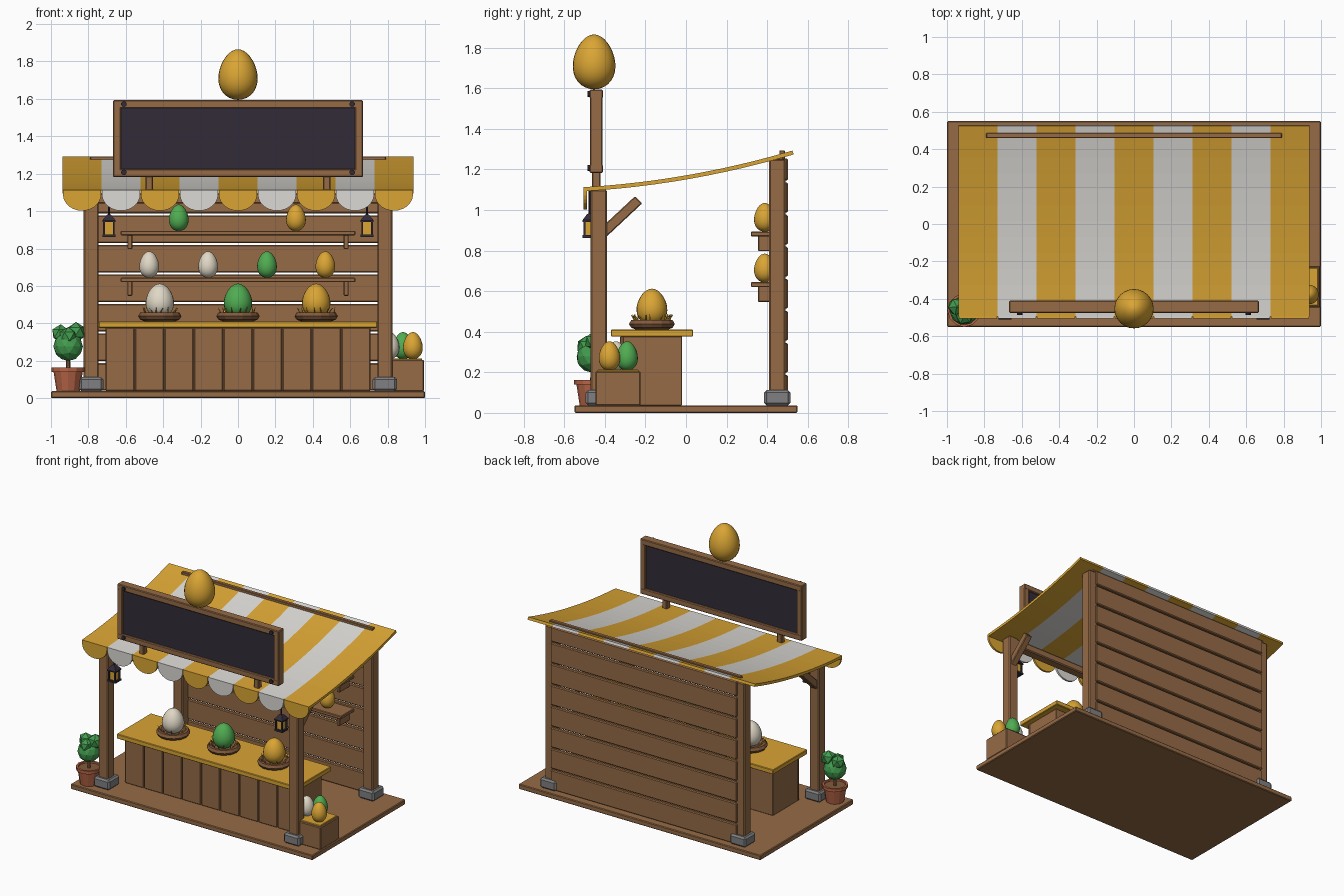
import bpy, bmesh, math, random
from mathutils import Vector, Matrix

if "Cube" in bpy.data.objects:
    bpy.data.objects.remove(bpy.data.objects["Cube"])

random.seed(4)


def material(name, rgb):
    m = bpy.data.materials.new(name)
    lin = [((c / 255 + 0.055) / 1.055) ** 2.4 for c in rgb]
    m.diffuse_color = (*lin, 1)
    m.use_nodes = True
    m.node_tree.nodes["Principled BSDF"].inputs["Base Color"].default_value = m.diffuse_color
    return m


WOOD = material("wood", (150, 107, 70))
NEST = material("dark_wood", (130, 90, 60))
GOLD = material("gold", (218, 165, 52))
CREAM = material("cream", (224, 216, 198))
CLOTH = material("white_cloth", (220, 218, 213))
GREEN = material("green", (80, 172, 82))
LEAF = material("leaf_green", (66, 155, 78))
CLAY = material("terracotta", (182, 100, 70))
STONE = material("stone", (128, 128, 130))
DARK = material("dark_slate", (50, 43, 57))


def finish(name, bm, *mats, smooth=False, bevel=0.0):
    bmesh.ops.recalc_face_normals(bm, faces=bm.faces)
    me = bpy.data.meshes.new(name)
    bm.to_mesh(me)
    bm.free()
    for m in mats:
        me.materials.append(m)
    for p in me.polygons:
        p.use_smooth = smooth
    ob = bpy.data.objects.new(name, me)
    bpy.context.collection.objects.link(ob)
    if bevel:
        b = ob.modifiers.new("bevel", 'BEVEL')
        b.width, b.segments = bevel, 1
    return ob


def box(name, x, y, z, mat, bevel=0.005, rot=None):
    """Box from (min, max) pairs."""
    bm = bmesh.new()
    bmesh.ops.create_cube(bm, size=1)
    size = Vector([r[1] - r[0] for r in (x, y, z)])
    mid = Vector([(r[1] + r[0]) / 2 for r in (x, y, z)])
    m = Matrix.Translation(mid) @ (rot or Matrix()) @ Matrix.Diagonal((*size, 1))
    bm.transform(m)
    return finish(name, bm, mat, bevel=bevel)


def lathe(name, profile, at, mat, n=16, smooth=False, turn=0.0):
    """Closed solid turned about z; ends are capped."""
    bm = bmesh.new()
    rings = []
    for r, z in profile:
        rings.append([bm.verts.new((at[0] + r * math.cos(turn + 2 * math.pi * i / n),
                                    at[1] + r * math.sin(turn + 2 * math.pi * i / n),
                                    at[2] + z)) for i in range(n)])
    for a, b in zip(rings, rings[1:]):
        for i in range(n):
            j = (i + 1) % n
            bm.faces.new((a[i], a[j], b[j], b[i]))
    bm.faces.new(rings[0])
    bm.faces.new(rings[-1])
    return finish(name, bm, mat, smooth=smooth)


def egg(name, x, y, z, r, h, mat):
    prof = []
    for i in range(17):
        t = math.pi * min(max(i / 16, 0.01), 0.99)
        prof.append((r * math.sin(t) * (1 + 0.16 * math.cos(t)), h / 2 * (1 - math.cos(t))))
    lathe(name, prof, (x, y, z), mat, n=24, smooth=True)


# Base platform
box("base", (-1, 1), (-0.55, 0.55), (0, 0.037), WOOD)

# Posts, stone feet, braces
for s in (-1, 1):
    x = s * 0.785
    for tag, y, top in (("front", -0.43, 1.10), ("back", 0.45, 1.25)):
        box(tag + "_post", (x - 0.04, x + 0.04), (y - 0.04, y + 0.04), (0.037, top), WOOD, 0.007)
        box(tag + "_stone_foot", (x - 0.065, x + 0.065), (y - 0.065, y + 0.065),
            (0.037, 0.112), STONE, 0.012)
    box("brace", (x - 0.025, x + 0.025), (-0.45, -0.2), (0.94, 0.99), WOOD, 0.005,
        Matrix.Rotation(math.radians(43), 4, 'X'))

# Beams
box("front_beam", (-0.8, 0.8), (-0.462, -0.392), (1.04, 1.095), WOOD, 0.007)
box("back_beam", (-0.8, 0.8), (0.418, 0.482), (1.2, 1.258), WOOD, 0.007)
box("roof_batten", (-0.79, 0.79), (0.46, 0.487), (1.25, 1.293), WOOD, 0.003)

# Back wall slats
for i in range(8):
    z = 0.04 + 0.158 * i
    box("wall_slat", (-0.77, 0.77), (0.474, 0.502), (z, min(z + 0.147, 1.255)), WOOD, 0.006)

# Striped awning
N, X0, W = 9, -0.938, 1.876 / 9


def roof_z(t):
    return 1.113 + 0.061 * t + 0.119 * t * t


bm = bmesh.new()
rows = [[bm.verts.new((X0 + W * i, -0.495 + 1.02 * k / 12, roof_z(k / 12)))
         for i in range(N + 1)] for k in range(13)]
for a, b in zip(rows, rows[1:]):
    for i in range(N):
        bm.faces.new((a[i], a[i + 1], b[i + 1], b[i])).material_index = i % 2
awning = finish("awning", bm, GOLD, CLOTH)
if awning.data.polygons[0].normal.z < 0:
    awning.data.flip_normals()
sol = awning.modifiers.new("thickness", 'SOLIDIFY')
sol.thickness, sol.offset = 0.02, -1

# Scalloped valance
bm = bmesh.new()
for i in range(N):
    cx, hw = X0 + W * (i + 0.5), W / 2 - 0.002
    pts = [(cx - hw, 1.113), (cx + hw, 1.113)]
    pts += [(cx + hw * math.cos(math.pi * k / 14), 1.09 - 0.088 * math.sin(math.pi * k / 14))
            for k in range(15)]
    front = [bm.verts.new((px, -0.504, pz)) for px, pz in pts]
    back = [bm.verts.new((px, -0.489, pz)) for px, pz in pts]
    faces = [bm.faces.new(front), bm.faces.new(back[::-1])]
    for k in range(len(pts)):
        j = (k + 1) % len(pts)
        faces.append(bm.faces.new((front[k], back[k], back[j], front[j])))
    for f in faces:
        f.material_index = i % 2
finish("valance", bm, GOLD, CLOTH)

# Sign board with frame, bolts and supports
box("sign_panel", (-0.64, 0.64), (-0.46, -0.425), (1.21, 1.565), DARK, 0)
for z in (1.182, 1.55):
    box("sign_frame_rail", (-0.668, 0.668), (-0.475, -0.41), (z, z + 0.043), WOOD)
for s in (-1, 1):
    box("sign_frame_side", sorted((s * 0.668, s * 0.626)), (-0.474, -0.411), (1.2, 1.575), WOOD)
    box("sign_support", (s * 0.475 - 0.02, s * 0.475 + 0.02), (-0.463, -0.422), (1.08, 1.2), WOOD)
    for z in (1.207, 1.572):
        bm = bmesh.new()
        bmesh.ops.create_cone(bm, cap_ends=True, segments=10, radius1=0.015, radius2=0.015, depth=0.016,
                              matrix=Matrix.Translation((s * 0.61, -0.478, z)) @ Matrix.Rotation(math.pi / 2, 4, 'X'))
        finish("sign_bolt", bm, DARK)
egg("sign_egg", 0, -0.453, 1.595, 0.104, 0.27, GOLD)

# Counter
box("counter_body", (-0.705, 0.705), (-0.312, -0.02), (0.037, 0.378), WOOD, 0.003)
pw = 1.42 / 9
for i in range(9):
    x = -0.71 + pw * i
    box("counter_plank", (x + 0.002, x + pw - 0.002), (-0.325, -0.305), (0.038, 0.378), WOOD, 0.005)
box("counter_top", (-0.745, 0.745), (-0.37, 0.035), (0.376, 0.411), GOLD, 0.004)

# Nests with straw and display eggs
for x, mat in ((-0.418, CREAM), (0, GREEN), (0.418, GOLD)):
    y = -0.168
    lathe("nest", [(0.08, 0.41), (0.105, 0.42), (0.116, 0.438), (0.105, 0.457),
                   (0.085, 0.457), (0.06, 0.435)], (x, y, 0), NEST, 14)
    egg("nest_egg", x, y, 0.432, 0.075, 0.18, mat)
    bm = bmesh.new()
    for k in range(14):
        a = 2 * math.pi * k / 14 + random.uniform(-0.2, 0.2)
        m = (Matrix.Translation((x, y, 0.465)) @ Matrix.Rotation(a, 4, 'Z')
             @ Matrix.Translation((random.uniform(0.08, 0.098), 0, 0))
             @ Matrix.Rotation(random.uniform(0.1, 0.7), 4, 'Y')
             @ Matrix.Rotation(random.uniform(-0.4, 0.4), 4, 'X'))
        bmesh.ops.create_cone(bm, cap_ends=True, segments=4, radius1=0.005, radius2=0.001,
                              depth=0.045, matrix=m)
    finish("nest_straw", bm, GOLD)

# Shelves with brackets and eggs
for z, eggs in ((0.62, ((-0.475, CREAM), (-0.16, CREAM), (0.155, GREEN), (0.467, GOLD))),
                (0.87, ((-0.317, GREEN), (0.31, GOLD)))):
    box("shelf", (-0.627, 0.627), (0.32, 0.478), (z, z + 0.024), WOOD, 0.004)
    for s in (-1, 1):
        box("shelf_bracket", (s * 0.578 - 0.013, s * 0.578 + 0.013), (0.355, 0.478),
            (z - 0.073, z + 0.004), WOOD, 0.004)
    for x, mat in eggs:
        egg("shelf_egg", x, 0.388, z + 0.023, 0.052, 0.142, mat)

# Hanging lanterns
for s in (-1, 1):
    x, y, q = s * 0.69, -0.475, math.pi / 4
    lathe("lantern_base", [(0.048, 0.862), (0.048, 0.876)], (x, y, 0), DARK, 4, turn=q)
    lathe("lantern_glow", [(0.03, 0.874), (0.03, 0.945)], (x, y, 0), GOLD, 4, turn=q)
    lathe("lantern_cap", [(0.05, 0.942), (0.05, 0.95), (0.02, 0.978), (0.01, 0.982)],
          (x, y, 0), DARK, 4, turn=q)
    lathe("lantern_hook", [(0.006, 0.975), (0.006, 1.105)], (x, y, 0), DARK, 6)
    for dx in (-0.026, 0.026):
        for dy in (-0.026, 0.026):
            box("lantern_bar", (x + dx - 0.005, x + dx + 0.005), (y + dy - 0.005, y + dy + 0.005),
                (0.87, 0.946), DARK, 0)

# Potted shrub
px, py = -0.908, -0.462
lathe("plant_pot", [(0.062, 0.037), (0.078, 0.14), (0.089, 0.14), (0.089, 0.163),
                    (0.074, 0.163), (0.072, 0.145)], (px, py, 0), CLAY, 12)
lathe("pot_soil", [(0.073, 0.14), (0.073, 0.152)], (px, py, 0), NEST, 12)
lathe("shrub_stem", [(0.012, 0.145), (0.01, 0.26)], (px, py, 0), NEST, 6)
for dx, dy, z, r in ((0, 0, 0.277, 0.079), (-0.04, 0.02, 0.345, 0.05), (0.042, 0.015, 0.352, 0.055),
                     (0.0, -0.03, 0.33, 0.05)):
    bm = bmesh.new()
    bmesh.ops.create_icosphere(bm, subdivisions=1 if r < 0.07 else 2, radius=r,
                               matrix=Matrix.Translation((px + dx, py + dy, z))
                               @ Matrix.Rotation(random.random() * 3, 4, 'Z'))
    finish("shrub_leaves", bm, LEAF)

# Egg crate
box("crate", (0.775, 0.995), (-0.447, -0.224), (0.037, 0.205), WOOD, 0.005)
box("crate_straw", (0.785, 0.985), (-0.437, -0.234), (0.2, 0.213), GOLD, 0.003)
for x, y, mat in ((0.935, -0.377, GOLD), (0.882, -0.29, GREEN), (0.81, -0.345, CREAM)):
    egg("crate_egg", x, y, 0.208, 0.052, 0.145, mat)
